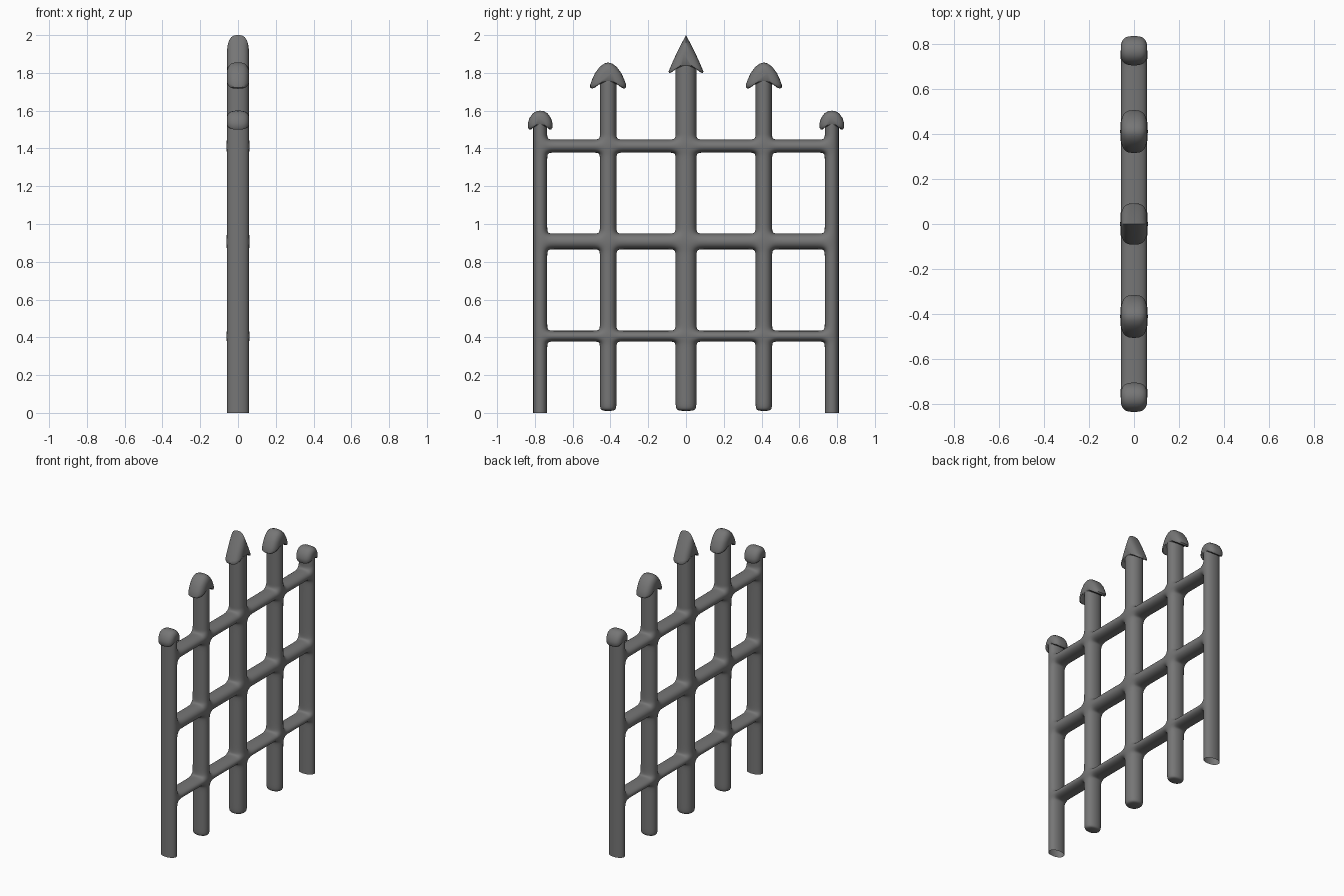
import bpy, bmesh, math

if "Cube" in bpy.data.objects:
    bpy.data.objects.remove(bpy.data.objects["Cube"])

iron = bpy.data.materials.new("dark_iron")
iron.diffuse_color = (0.18, 0.18, 0.18, 1)
iron.use_nodes = True
iron.node_tree.nodes["Principled BSDF"].inputs["Base Color"].default_value = iron.diffuse_color

SHRINK = 0.917      # width kept by a subdivided square bar
HALF_X = 0.0625     # cage half thickness
FILLET = 0.03       # distance of support loops from the joints

# bars: centre y, half width, bottom z, top z
outer, inner, middle = (0.772, 0.037, 0.0, 1.56), (0.412, 0.0435, 0.008, 1.79), (0.0, 0.055, 0.008, 1.86)
bars = [middle]
for c, h, b, t in (inner, outer):
    bars += [(c, h, b, t), (-c, h, b, t)]
# rails: bottom z, top z
rails = [(0.378, 0.435), (0.866, 0.949), (1.378, 1.447)]


def finish(bm, name):
    bmesh.ops.recalc_face_normals(bm, faces=bm.faces)
    me = bpy.data.meshes.new(name)
    bm.to_mesh(me)
    bm.free()
    me.materials.append(iron)
    ob = bpy.data.objects.new(name, me)
    bpy.context.collection.objects.link(ob)
    bpy.ops.object.select_all(action='DESELECT')
    ob.select_set(True)
    bpy.context.view_layer.objects.active = ob
    return ob


def build_frame():
    """Bars and rails as one cage of grid cells, rounded by subdivision."""
    spans_y = [(c - h / SHRINK, c + h / SHRINK, b, t) for c, h, b, t in bars]
    spans_z = []
    for lo, hi in rails:
        m, h = (lo + hi) / 2, (hi - lo) / 2 / SHRINK
        spans_z.append((m - h, m + h))
    ys, zs = set(), {0.0, 0.008, 0.035}
    for lo, hi, b, t in spans_y:
        ys |= {lo, hi}
        if hi < 0.8:
            ys.add(hi + FILLET)
        if lo > -0.8:
            ys.add(lo - FILLET)
        zs |= {t, t - 0.03}
    for lo, hi in spans_z:
        zs |= {lo - FILLET, lo, hi, hi + FILLET}
    ys, zs = sorted(ys), sorted(zs)

    def filled(y, z):
        in_bar = any(lo < y < hi and b < z < t for lo, hi, b, t in spans_y)
        in_rail = any(lo < z < hi for lo, hi in spans_z)
        return in_bar or in_rail

    cells = set()
    y_min, y_max = min(s[0] for s in spans_y), max(s[1] for s in spans_y)
    for i in range(len(ys) - 1):
        for j in range(len(zs) - 1):
            y, z = (ys[i] + ys[i + 1]) / 2, (zs[j] + zs[j + 1]) / 2
            if y_min < y < y_max and filled(y, z):
                cells.add((i, j))

    bm = bmesh.new()
    verts = {}

    def v(i, j, s):
        if (i, j, s) not in verts:
            verts[i, j, s] = bm.verts.new((s * HALF_X, ys[i], zs[j]))
        return verts[i, j, s]

    for i, j in cells:
        for s in (-1, 1):
            bm.faces.new([v(i, j, s), v(i + 1, j, s), v(i + 1, j + 1, s), v(i, j + 1, s)])
        sides = [((i - 1, j), (i, j), (i, j + 1)), ((i + 1, j), (i + 1, j), (i + 1, j + 1)),
                 ((i, j - 1), (i, j), (i + 1, j)), ((i, j + 1), (i, j + 1), (i + 1, j + 1))]
        for neighbour, p, q in sides:
            open_end = neighbour[1] < 0       # outer posts are open underneath
            if neighbour not in cells and not open_end:
                bm.faces.new([v(*p, -1), v(*q, -1), v(*q, 1), v(*p, 1)])
    ob = finish(bm, "gate_frame")
    ob.modifiers.new("rounding", 'SUBSURF').levels = 3
    ob.modifiers["rounding"].render_levels = 3
    bpy.ops.object.shade_smooth()


def build_head(name, y, half, pivot_z):
    """Finial: mirrored outline, swept across x with rounded rims."""
    outline = half + [(-a, b) for a, b in reversed(half) if a > 0]
    n, steps, thick = len(outline), 6, 0.058
    bm = bmesh.new()
    rings = []
    for k in range(-steps, steps + 1):
        u = math.sin(k / steps * math.radians(78)) / math.sin(math.radians(78))
        s = (1 - (abs(u) * 0.97) ** 3) ** (1 / 3)
        rings.append([bm.verts.new((u * thick, y + a * s, pivot_z + (b - pivot_z) * s))
                      for a, b in outline])
    for r0, r1 in zip(rings, rings[1:]):
        for i in range(n):
            m = (i + 1) % n
            bm.faces.new([r0[i], r0[m], r1[m], r1[i]])
    bm.faces.new(rings[0])
    bm.faces.new(rings[-1])
    finish(bm, name)
    bpy.ops.object.shade_smooth_by_angle(angle=math.radians(45))


spear = [(0, 2.0), (0.025, 1.953), (0.05, 1.903), (0.07, 1.86), (0.085, 1.825), (0.092, 1.807),
         (0.088, 1.798), (0.078, 1.802), (0.066, 1.814), (0.05, 1.822)]
barb = [(0, 1.855), (0.02, 1.85), (0.045, 1.832), (0.07, 1.798), (0.085, 1.765), (0.095, 1.737),
        (0.095, 1.723), (0.085, 1.716), (0.068, 1.724), (0.052, 1.738), (0.035, 1.742)]
dome = [(0, 1.6), (0.02, 1.597), (0.04, 1.585), (0.057, 1.56), (0.065, 1.535), (0.065, 1.511),
        (0.058, 1.5), (0.048, 1.501), (0.037, 1.51), (0.025, 1.512)]

build_frame()
build_head("middle_spear_head", 0, spear, 1.86)
for side, sign in (("left", -1), ("right", 1)):
    build_head(side + "_barbed_head", sign * inner[0], barb, 1.775)
    build_head(side + "_domed_head", sign * outer[0], dome, 1.545)
